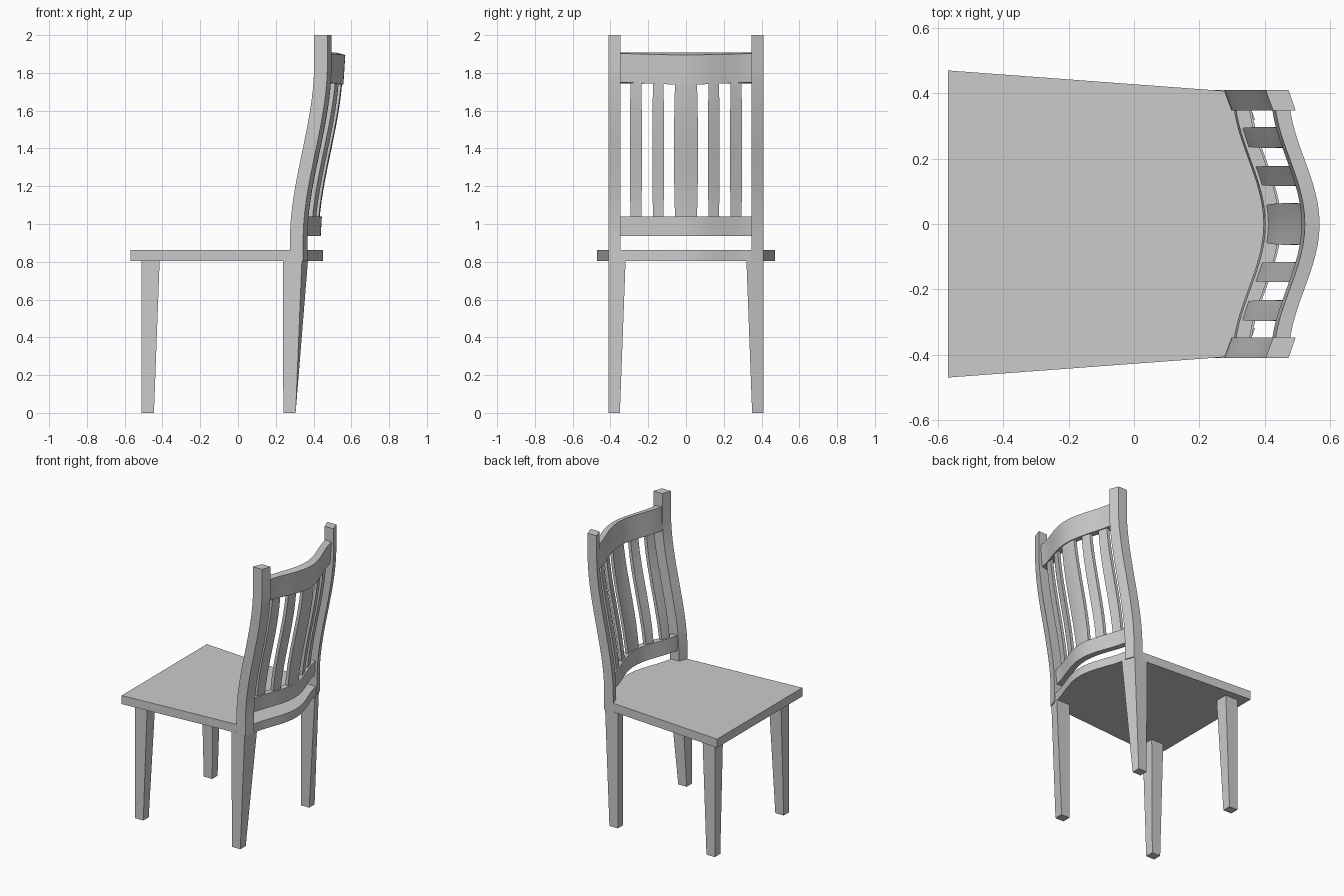
import bpy, bmesh, math

if "Cube" in bpy.data.objects:
    bpy.data.objects.remove(bpy.data.objects["Cube"])


def loft(name, sections):
    """Skin matching cross-sections into a capped solid."""
    bm = bmesh.new()
    rings = [[bm.verts.new(p) for p in s] for s in sections]
    n = len(rings[0])
    for a, b in zip(rings, rings[1:]):
        for i in range(n):
            j = (i + 1) % n
            bm.faces.new((a[i], a[j], b[j], b[i]))
    bm.faces.new(rings[0])
    bm.faces.new(rings[-1])
    bmesh.ops.recalc_face_normals(bm, faces=bm.faces)
    mesh = bpy.data.meshes.new(name)
    bm.to_mesh(mesh)
    bm.free()
    ob = bpy.data.objects.new(name, mesh)
    bpy.context.collection.objects.link(ob)
    bpy.ops.object.select_all(action='DESELECT')
    ob.select_set(True)
    bpy.context.view_layer.objects.active = ob
    bpy.ops.object.shade_smooth_by_angle(angle=math.radians(25))
    return ob


def sway(z):
    """Backward S-curve shared by posts, slats and rails."""
    t = min(max((z - 0.92) / 0.92, 0), 1)
    return 0.275 + 0.128 * t * t * (3 - 2 * t)


def bell(y):
    """How far the curved back comes forward away from the centre."""
    return 0.0935 * (1 - math.cos(math.pi * y / 0.4)) / 2


def spread(a, b, n):
    return [a + (b - a) * i / n for i in range(n + 1)]


# Seat: tapered board with a bowed back edge
outline = [(-0.57, -0.47), (0.28, -0.407), (0.345, -0.405)]
outline += [(0.45 - bell(y), y) for y in spread(-0.35, 0.35, 20)]
outline += [(0.345, 0.405), (0.28, 0.407), (-0.57, 0.47)]
loft("seat", [[(x, y, z) for x, y in outline] for z in (0.803, 0.863)])

for side, s in (("left", -1), ("right", 1)):
    # Front leg, tapering on its inner faces
    loft("front_leg_" + side, [
        [(-0.51, s * 0.41, z), (x, s * 0.41, z), (x, s * y, z), (-0.51, s * y, z)]
        for z, x, y in ((0, -0.445, 0.35), (0.803, -0.415, 0.32))])

    # Back leg, square at the foot and skewed at the seat
    loft("back_leg_" + side, [
        [(0.24, s * 0.41, 0), (0.305, s * 0.41, 0),
         (0.305, s * 0.35, 0), (0.24, s * 0.35, 0)],
        [(0.237, s * 0.41, 0.803), (0.338, s * 0.41, 0.803),
         (0.37, s * 0.32, 0.803), (0.265, s * 0.32, 0.803)]])

    # Back post following the S-curve
    loft("back_post_" + side, [
        [(sway(z), s * 0.41, z), (sway(z) + 0.07, s * 0.41, z),
         (sway(z) + 0.092, s * 0.347, z), (sway(z) + 0.023, s * 0.347, z)]
        for z in [0.803] + spread(0.9, 1.86, 18) + [2.0]])


def rail(name, z0, z1, front0, front1, thick, tilt):
    """Bowed cross rail; tilt leans its edges."""
    sections = []
    for y in spread(-0.365, 0.365, 24):
        d = bell(y)
        lift = tilt * d / 0.09
        sections.append([(front0 - d, y, z0 + tilt * 0.4),
                         (front0 + thick - d, y, z0 + lift),
                         (front1 + thick - d, y, z1 - tilt + lift * 0.6),
                         (front1 - d, y, z1)])
    loft(name, sections)


rail("top_rail", 1.738, 1.907, 0.513, 0.523, 0.045, 0.012)
rail("lower_rail", 0.937, 1.04, 0.396, 0.402, 0.042, 0)

# Slats: wide centre splat and two narrow ones each side
for i, (yc, half) in enumerate(((-0.265, 0.029), (-0.147, 0.028), (0, 0.058),
                                (0.147, 0.028), (0.265, 0.029))):
    sections = []
    for z in spread(1.02, 1.76, 14):
        h = half * (1 + 0.1 * math.sin(math.pi * (z - 1.02) / 0.74))
        ys = spread(yc - h, yc + h, 4)
        x = sway(z) + 0.13
        sections.append([(x - bell(y), y, z) for y in ys] +
                        [(x + 0.022 - bell(y), y, z) for y in reversed(ys)])
    loft("back_slat_%d" % (i + 1), sections)
